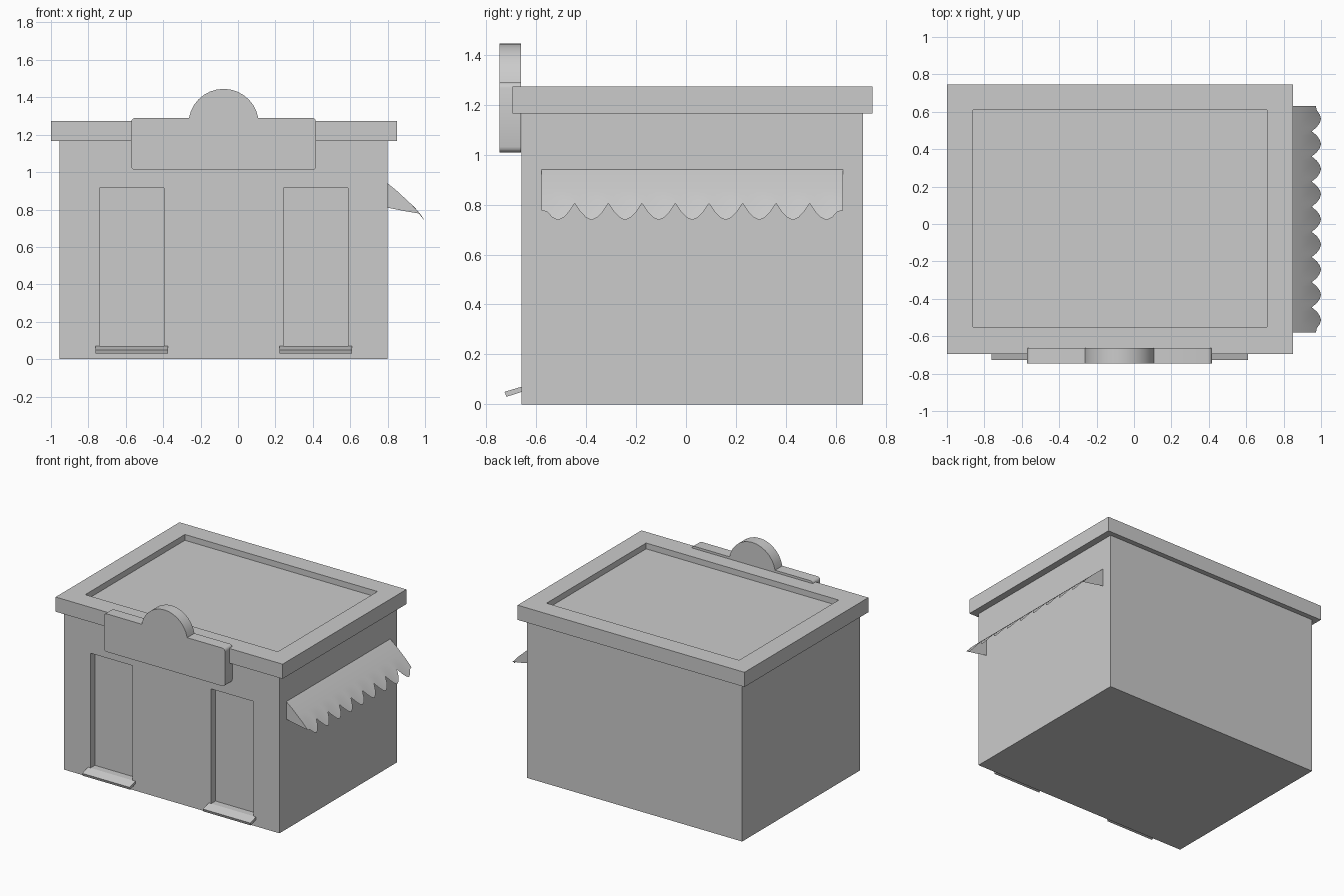
import bpy, bmesh, math

if "Cube" in bpy.data.objects:
    bpy.data.objects.remove(bpy.data.objects["Cube"])


def finish(name, bm, smooth=None):
    bmesh.ops.recalc_face_normals(bm, faces=bm.faces)
    me = bpy.data.meshes.new(name)
    bm.to_mesh(me)
    bm.free()
    ob = bpy.data.objects.new(name, me)
    bpy.context.collection.objects.link(ob)
    bpy.ops.object.select_all(action='DESELECT')
    bpy.context.view_layer.objects.active = ob
    ob.select_set(True)
    if smooth:
        bpy.ops.object.shade_smooth_by_angle(angle=math.radians(smooth))
    return ob


def prism(name, pts, offset, smooth=None):
    """Extrude a closed outline of 3D points along offset."""
    bm = bmesh.new()
    face = bm.faces.new([bm.verts.new(p) for p in pts])
    new = bmesh.ops.extrude_face_region(bm, geom=[face], use_keep_orig=True)['geom']
    bmesh.ops.translate(bm, vec=offset, verts=[v for v in new if isinstance(v, bmesh.types.BMVert)])
    return finish(name, bm, smooth)


def box(name, x0, x1, y0, y1, z0, z1):
    return prism(name, [(x0, y0, z0), (x1, y0, z0), (x1, y1, z0), (x0, y1, z0)], (0, 0, z1 - z0))


def cut(target, cutter):
    mod = target.modifiers.new("cut", 'BOOLEAN')
    mod.operation, mod.solver, mod.object = 'DIFFERENCE', 'EXACT', cutter
    bpy.context.view_layer.objects.active = target
    bpy.ops.object.modifier_apply(modifier=mod.name)
    bpy.data.objects.remove(cutter)


# Walls with two recessed doors, each with a sloping sill
walls = box("walls", -0.955, 0.80, -0.66, 0.71, 0, 1.165)
for side, cx in (("left", -0.568), ("right", 0.416)):
    cut(walls, box("door_cutter", cx - 0.172, cx + 0.172, -0.8, -0.61, 0.07, 0.915))
    prism(side + "_door_sill",
          [(cx - 0.193, y, z) for y, z in ((-0.66, 0.07), (-0.727, 0.05), (-0.72, 0.03), (-0.66, 0.049))],
          (0.386, 0, 0))

# Roof slab with a sunken centre
roof = box("roof", -1.0, 0.85, -0.695, 0.747, 1.165, 1.273)
cut(roof, box("roof_cutter", -0.86, 0.71, -0.55, 0.61, 1.23, 1.4))

# Sign board: rounded rectangle with an arched crown
def arc(cx, cz, rx, rz, a0, a1, n):
    return [(cx + rx * math.cos(math.radians(a0 + (a1 - a0) * i / n)), -0.747,
             cz + rz * math.sin(math.radians(a0 + (a1 - a0) * i / n))) for i in range(n + 1)]

L, R, B, T, r = -0.571, 0.417, 1.01, 1.29, 0.022
sign = (arc(R - r, B + r, r, r, -90, 0, 3) + arc(R - r, T - r, r, r, 0, 90, 3)
        + arc(-0.077, 1.257, 0.188, 0.188, 10, 170, 14)
        + arc(L + r, T - r, r, r, 90, 180, 3) + arc(L + r, B + r, r, r, 180, 270, 3))
prism("sign_board", sign, (0, 0.085, 0), 35)

# Awning: thin curved sheet with nine scallops and closed ends
PROFILE = [(0.80, 0.94), (0.85, 0.899), (0.89, 0.862), (0.93, 0.825), (0.95, 0.805), (0.975, 0.775), (1.0, 0.738)]


def profile_x(z):
    for (xa, za), (xb, zb) in zip(PROFILE, PROFILE[1:]):
        if z >= zb - 1e-6:
            return xa + (xb - xa) * (za - z) / (za - zb)
    return PROFILE[-1][0]


N, SEG, Y0, Y1 = 9, 6, -0.58, 0.63
bm = bmesh.new()
cols = []
for i in range(N * SEG + 1):
    u = abs((i % SEG) / SEG * 2 - 1)
    end_z = 0.738 + 0.067 * u ** 1.7
    if i in (0, N * SEG):
        end_z = 0.778
    y = Y0 + (Y1 - Y0) * i / (N * SEG)
    cols.append([bm.verts.new((x, y, z)) for x, z in PROFILE[:4]]
                + [bm.verts.new((profile_x(end_z), y, end_z))])
for a, b in zip(cols, cols[1:]):
    for k in range(4):
        bm.faces.new((a[k], a[k + 1], b[k + 1], b[k]))
for col in (cols[0], cols[-1]):
    y = col[0].co.y
    bm.faces.new(col + [bm.verts.new((0.90, y, 0.79)), bm.verts.new((0.80, y, 0.81))])
finish("awning", bm, 40)
